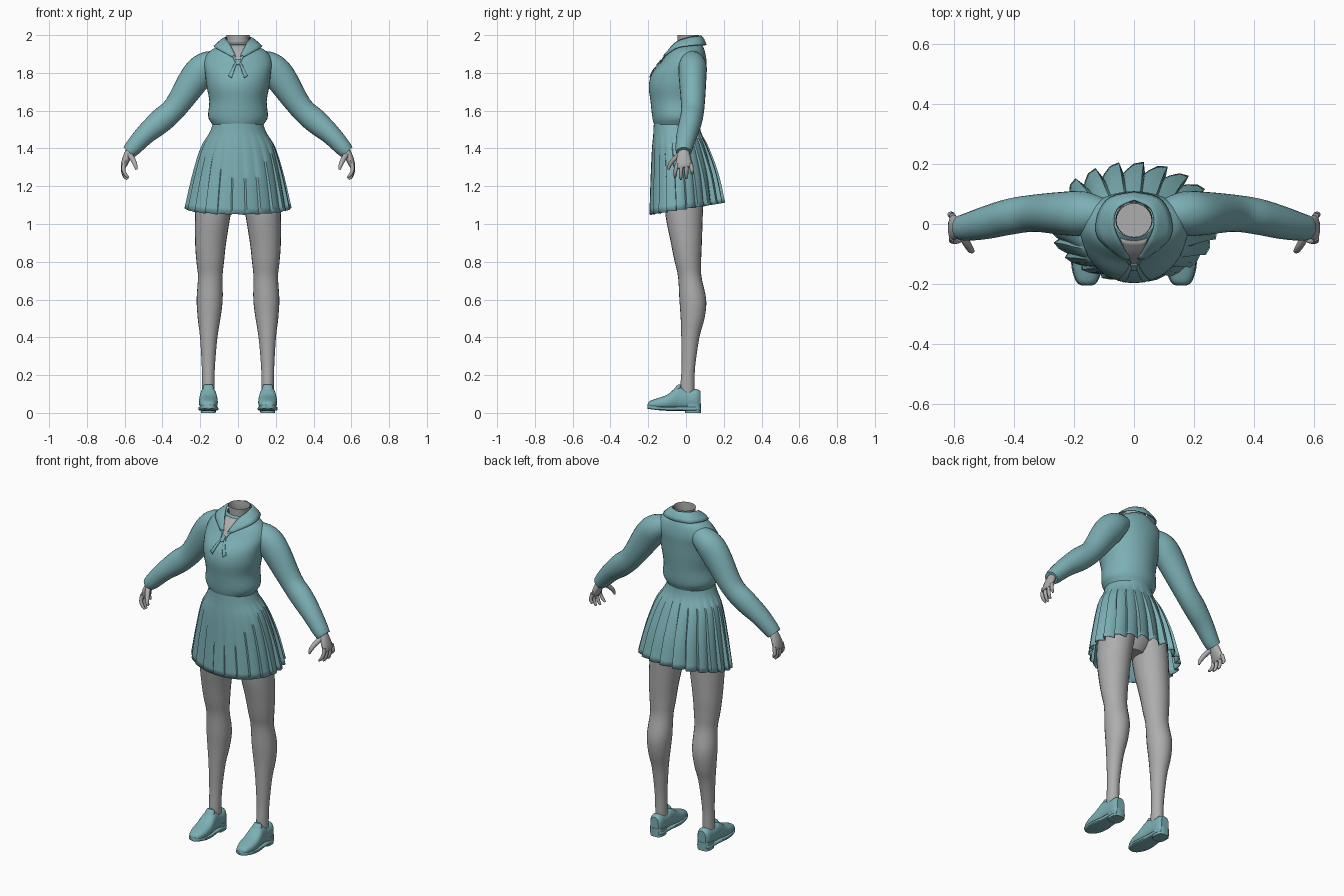
import bpy, bmesh
from math import sin, cos, pi, sqrt, copysign
from mathutils import Vector

cube = bpy.data.objects.get("Cube")
if cube:
    bpy.data.objects.remove(cube, do_unlink=True)

X, Y, Z = Vector((1, 0, 0)), Vector((0, 1, 0)), Vector((0, 0, 1))
parts = []


def material(name, rgb):
    m = bpy.data.materials.new(name)
    m.use_nodes = True
    m.diffuse_color = (*rgb, 1)
    m.node_tree.nodes["Principled BSDF"].inputs["Base Color"].default_value = (*rgb, 1)
    return m


CLOTH = material("teal cloth", (0.20, 0.43, 0.46))
SKIN = material("grey skin", (0.42, 0.42, 0.42))


def finish(name, bm, mat, mirror=False, thick=0):
    bmesh.ops.recalc_face_normals(bm, faces=bm.faces)
    me = bpy.data.meshes.new(name)
    bm.to_mesh(me)
    bm.free()
    me.materials.append(mat)
    ob = bpy.data.objects.new(name, me)
    bpy.context.scene.collection.objects.link(ob)
    if mirror:
        ob.modifiers.new("mirror", 'MIRROR').merge_threshold = 0.0005
    if thick:
        mod = ob.modifiers.new("thickness", 'SOLIDIFY')
        mod.thickness, mod.offset = thick, 0
    parts.append(ob)
    return ob


def smooth_path(pts, steps=4):
    """Catmull-Rom interpolation of tuples of any length."""
    out = []
    for i in range(len(pts) - 1):
        a, b, c, d = (pts[max(i - 1, 0)], pts[i], pts[i + 1], pts[min(i + 2, len(pts) - 1)])
        for s in range(steps):
            t = s / steps
            out.append(tuple(0.5 * (2 * q + (r - p) * t + (2 * p - 5 * q + 4 * r - w) * t * t
                                    + (3 * q - p - 3 * r + w) * t ** 3)
                             for p, q, r, w in zip(a, b, c, d)))
    return out + [pts[-1]]


def bridge(bm, rows, closed):
    for a, b in zip(rows, rows[1:]):
        n = len(a)
        for j in range(n if closed else n - 1):
            k = (j + 1) % n
            bm.faces.new((a[j], a[k], b[k], b[j]))


def tube(name, pts, mat, normal=None, n=24, power=1, caps=(True, True), mirror=False, steps=4):
    """Loft of rings (x, y, z, radius along y, other radius); x first when the normal is y."""
    path = smooth_path(pts, steps)
    bm = bmesh.new()
    rows = []
    for i, (x, y, z, ra, rb) in enumerate(path):
        a, b = path[max(i - 1, 0)], path[min(i + 1, len(path) - 1)]
        t = normal or (Vector(b[:3]) - Vector(a[:3])).normalized()
        ref = X if normal == Y else Y
        u = (ref - t * ref.dot(t)).normalized()
        v = t.cross(u)
        row = []
        for j in range(n):
            c, s = cos(2 * pi * j / n), sin(2 * pi * j / n)
            c, s = copysign(abs(c) ** power, c), copysign(abs(s) ** power, s)
            row.append(bm.verts.new(Vector((x, y, z)) + u * ra * c + v * rb * s))
        rows.append(row)
    bridge(bm, rows, True)
    if caps[0]:
        bm.faces.new(rows[0])
    if caps[1]:
        bm.faces.new(rows[-1])
    return finish(name, bm, mat, mirror)


# Blouse body
TORSO = [(0, -.045, 1.50, .108, .118), (0, -.048, 1.53, .122, .138), (0, -.045, 1.57, .134, .158),
         (0, -.046, 1.65, .142, .152), (0, -.047, 1.73, .150, .166), (0, -.036, 1.80, .143, .174),
         (0, -.010, 1.86, .119, .180), (0, .003, 1.91, .098, .155), (0, .014, 1.94, .076, .105),
         (0, .018, 1.957, .062, .072)]
tube("blouse_body", TORSO, CLOTH, Z, n=40, caps=(True, False))


def front_y(x, z):
    """Front surface of the blouse."""
    rings = smooth_path(TORSO)
    for a, b in zip(rings, rings[1:]):
        if a[2] <= z <= b[2]:
            f = (z - a[2]) / (b[2] - a[2])
            cy, ry, rx = (a[k] + (b[k] - a[k]) * f for k in (1, 3, 4))
            return cy - ry * sqrt(max(0, 1 - (x / rx) ** 2))
    return 0


def patch(name, corners, mat, lift, mirror=False, n=8):
    """Plate laid on the blouse front, between four (x, z) corners."""
    bm = bmesh.new()
    (ax, az), (bx, bz), (cx, cz), (dx, dz) = corners
    rows = []
    for i in range(n + 1):
        t, row = i / n, []
        for j in range(n + 1):
            s = j / n
            x = (ax + (bx - ax) * s) * (1 - t) + (dx + (cx - dx) * s) * t
            z = (az + (bz - az) * s) * (1 - t) + (dz + (cz - dz) * s) * t
            row.append(bm.verts.new((x, front_y(x, z) - lift, z)))
        rows.append(row)
    bridge(bm, rows, False)
    return finish(name, bm, mat, mirror, thick=0.004)


# Neck, open neckline and scarf tie
tube("neck", [(0, .015, 1.92, .058, .062), (0, .012, 1.96, .056, .058), (0, .012, 2.0, .057, .062)],
     SKIN, Z, caps=(True, False))
patch("neckline_skin", [(-.003, 1.85), (.003, 1.85), (.045, 1.948), (-.045, 1.948)], SKIN, .003)
patch("scarf_tail", [(.002, 1.862), (.014, 1.858), (.052, 1.785), (.034, 1.772)], CLOTH, .006, True)
patch("scarf_edge", [(.006, 1.855), (.018, 1.862), (.05, 1.93), (.036, 1.935)], CLOTH, .006, True)
patch("scarf_knot", [(-.009, 1.842), (.009, 1.842), (.012, 1.87), (-.012, 1.87)], CLOTH, .011)

# Folded collar
inner = [(.012, -.115, 1.885), (.042, -.065, 1.952), (.066, -.005, 1.982), (.054, .052, 1.992), (0, .08, 1.995)]
outer = [(.032, -.118, 1.885), (.118, -.048, 1.932), (.120, .03, 1.945), (.08, .088, 1.947), (0, .106, 1.947)]
bm = bmesh.new()
edges = list(zip(smooth_path(inner), smooth_path(outer)))
bridge(bm, [[bm.verts.new(Vector(a).lerp(Vector(b), t) + Z * .008 * sin(pi * t)) for a, b in edges]
            for t in (0, .25, .5, .75, 1)], False)
finish("collar", bm, CLOTH, True, thick=0.006)

# Sleeves
tube("sleeve", [(.09, .03, 1.87, .05, .05), (.165, .035, 1.838, .073, .075), (.225, .035, 1.775, .073, .082),
                (.33, .036, 1.62, .062, .064), (.41, .025, 1.545, .060, .065), (.49, .005, 1.475, .055, .054),
                (.555, -.01, 1.405, .046, .045), (.578, -.012, 1.38, .041, .038)], CLOTH, mirror=True)

# Hands
tube("palm", [(.568, -.01, 1.40, .024, .02), (.588, -.012, 1.355, .036, .021),
              (.603, -.012, 1.315, .043, .017), (.608, -.01, 1.298, .038, .011)], SKIN, n=16, mirror=True)
for k, finger in enumerate(("index", "middle", "ring", "little")):
    y = -.046 + .024 * k
    inward = .008 * (3 - k)
    low = (1.245, 1.236, 1.24, 1.262)[k]
    tube(finger + "_finger", [(.604, y, 1.32, .011, .011), (.611 - inward * .2, y * 1.2, 1.285, .010, .010),
                              (.608 - inward * .6, y * 1.25, low + .015, .009, .009),
                              (.602 - inward, y * 1.25, low, .005, .005)], SKIN, n=10, mirror=True, steps=3)
tube("thumb", [(.578, -.025, 1.375, .014, .016), (.556, -.066, 1.34, .013, .014),
               (.543, -.087, 1.31, .010, .011), (.538, -.092, 1.288, .005, .006)], SKIN, n=10, mirror=True)

# Pleated skirt: waistband, then knife pleats that deepen toward the hem
SKIRT = smooth_path([(1.54, .128, -.05, .118), (1.48, .150, -.046, .125), (1.40, .195, -.032, .146),
                     (1.25, .236, -.012, .172), (1.08, .270, 0, .188)])
PLEATS = 22
SAW = ((0, -.5), (.12, .5), (.5, .3), (.85, -.25))
bm = bmesh.new()
rows = []
for z, rx, cy, ry in SKIRT:
    t = max(0, (1.5 - z) / .42)
    row = []
    for p in range(PLEATS):
        for f, saw in SAW:
            a = 2 * pi * (p + f) / PLEATS
            depth = t * (.024 + .014 * sin(a)) * saw
            row.append(bm.verts.new(((rx + depth) * cos(a), cy + (ry + depth) * sin(a),
                                     z + .03 * t * sin(a) + .006 * t * saw)))
    rows.append(row)
bridge(bm, rows, True)
finish("pleated_skirt", bm, CLOTH, thick=0.004)

# Hips and legs
tube("hips", [(0, -.02, 1.12, .06, .07), (0, -.02, 1.18, .09, .12), (0, -.03, 1.3, .11, .16),
              (0, -.045, 1.5, .09, .11)], SKIN, Z)
tube("leg", [(.085, -.02, 1.38, .095, .085), (.115, -.01, 1.20, .104, .098), (.133, -.01, 1.05, .099, .094),
             (.145, .002, .90, .082, .082), (.147, .010, .80, .070, .073), (.147, .020, .72, .062, .065),
             (.150, .036, .60, .071, .069), (.153, .035, .50, .063, .060), (.155, .023, .40, .048, .046),
             (.157, .013, .25, .036, .035), (.157, .008, .15, .037, .033), (.157, .008, .07, .037, .033)],
     SKIN, Z, mirror=True)

# Shoes: upper, tongue, sole and heel
# Each row: y, top height, half width
LAST = [(-.204, .045, .014), (-.192, .062, .032), (-.15, .078, .047), (-.10, .096, .050), (-.06, .128, .046),
        (-.035, .138, .043), (.01, .122, .041), (.055, .126, .039), (.076, .115, .026)]
tube("shoe_upper", [(.157, y, (h + .02) / 2, w, (h - .02) / 2) for y, h, w in LAST],
     CLOTH, Y, power=.8, mirror=True)
tube("shoe_tongue", [(.157, -.06, .10, .02, .03), (.157, -.04, .135, .017, .028), (.157, -.036, .15, .006, .02)],
     CLOTH, Z, n=16, mirror=True)
tube("shoe_sole", [(.157, y - .001, .022 + .01 * max(0, -y - .12) / .08, w + .003, .011) for y, h, w in LAST],
     CLOTH, Y, power=.5, mirror=True)
tube("shoe_heel", [(.157, .037, 0, .042, .039), (.157, .037, .05, .042, .041)],
     CLOTH, Z, power=.7, mirror=True, steps=1)

# Smooth shading with crisp folds
bpy.ops.object.select_all(action='DESELECT')
for ob in parts:
    ob.select_set(True)
bpy.context.view_layer.objects.active = parts[0]
bpy.ops.object.shade_smooth_by_angle(angle=0.7)
